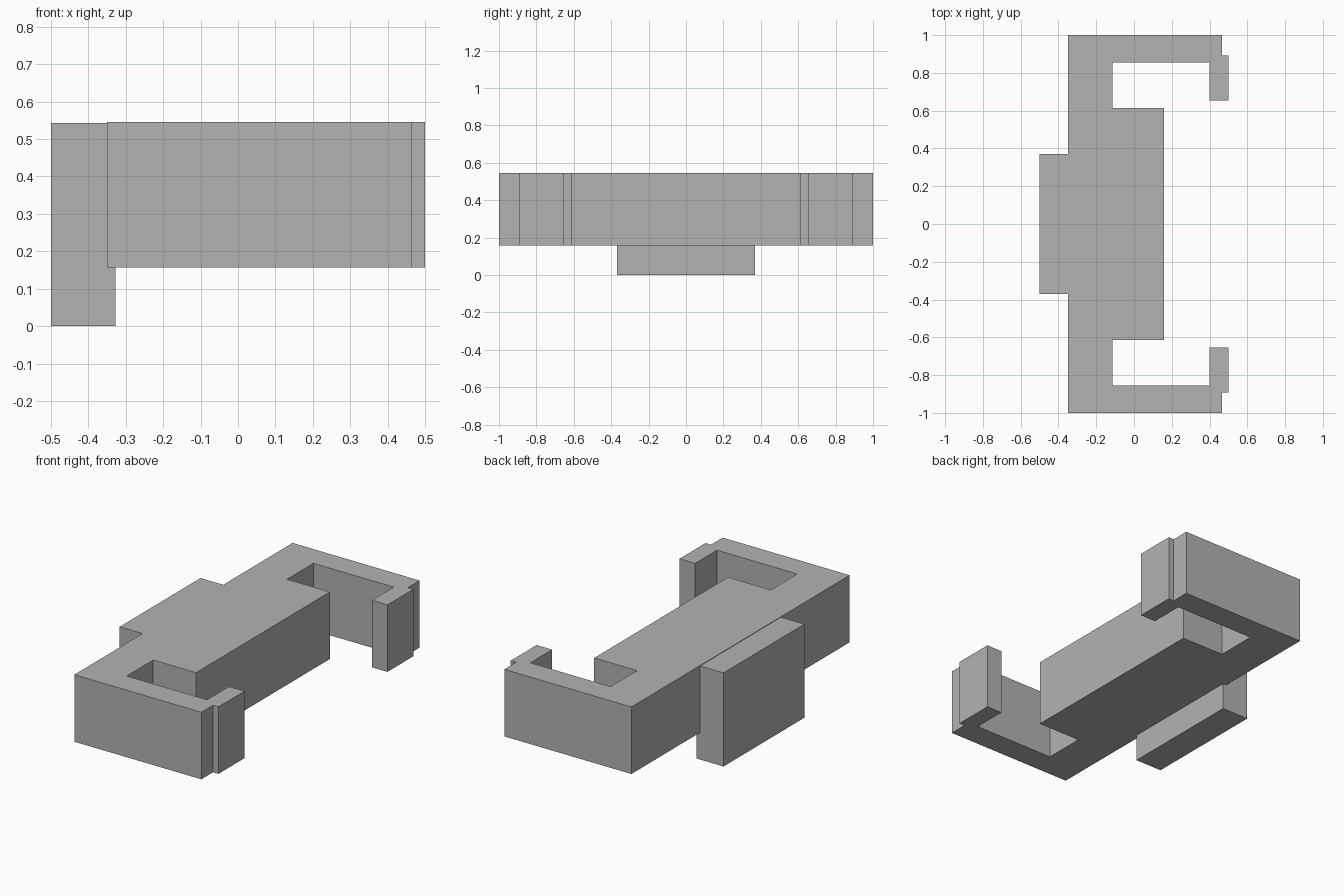
import bpy
import bmesh

cube = bpy.data.objects.get("Cube")
if cube:
    bpy.data.objects.remove(cube, do_unlink=True)

grey = bpy.data.materials.new("plain grey")
grey.use_nodes = True
colour = (0.45, 0.45, 0.45, 1)
grey.diffuse_color = colour
grey.node_tree.nodes["Principled BSDF"].inputs["Base Color"].default_value = colour


def extrude_half_profile(name, half, bottom, top):
    """Mirror a half outline across y = 0 and extrude it upward."""
    outline = half + [(x, -y) for x, y in reversed(half)]
    bm = bmesh.new()
    face = bm.faces.new([bm.verts.new((x, y, bottom)) for x, y in outline])
    result = bmesh.ops.extrude_face_region(bm, geom=[face])
    raised = [v for v in result["geom"] if isinstance(v, bmesh.types.BMVert)]
    bmesh.ops.translate(bm, verts=raised, vec=(0, 0, top - bottom))
    bmesh.ops.recalc_face_normals(bm, faces=bm.faces)
    mesh = bpy.data.meshes.new(name)
    bm.to_mesh(mesh)
    bm.free()
    mesh.materials.append(grey)
    obj = bpy.data.objects.new(name, mesh)
    bpy.context.collection.objects.link(obj)
    return obj


# Clip body: centre block, side arms and inward hooks with a small step
clip_half = [
    (0.16, 0.613), (-0.115, 0.613), (-0.115, 0.855), (0.40, 0.855),
    (0.40, 0.655), (0.50, 0.655), (0.50, 0.893), (0.465, 0.893),
    (0.465, 1.0), (-0.35, 1.0),
]
extrude_half_profile("clip_body", clip_half, 0.157, 0.546)

# Tab plate hanging below the body
tab_half = [(-0.328, 0.37), (-0.50, 0.37)]
extrude_half_profile("tab_plate", tab_half, 0.0, 0.543)
